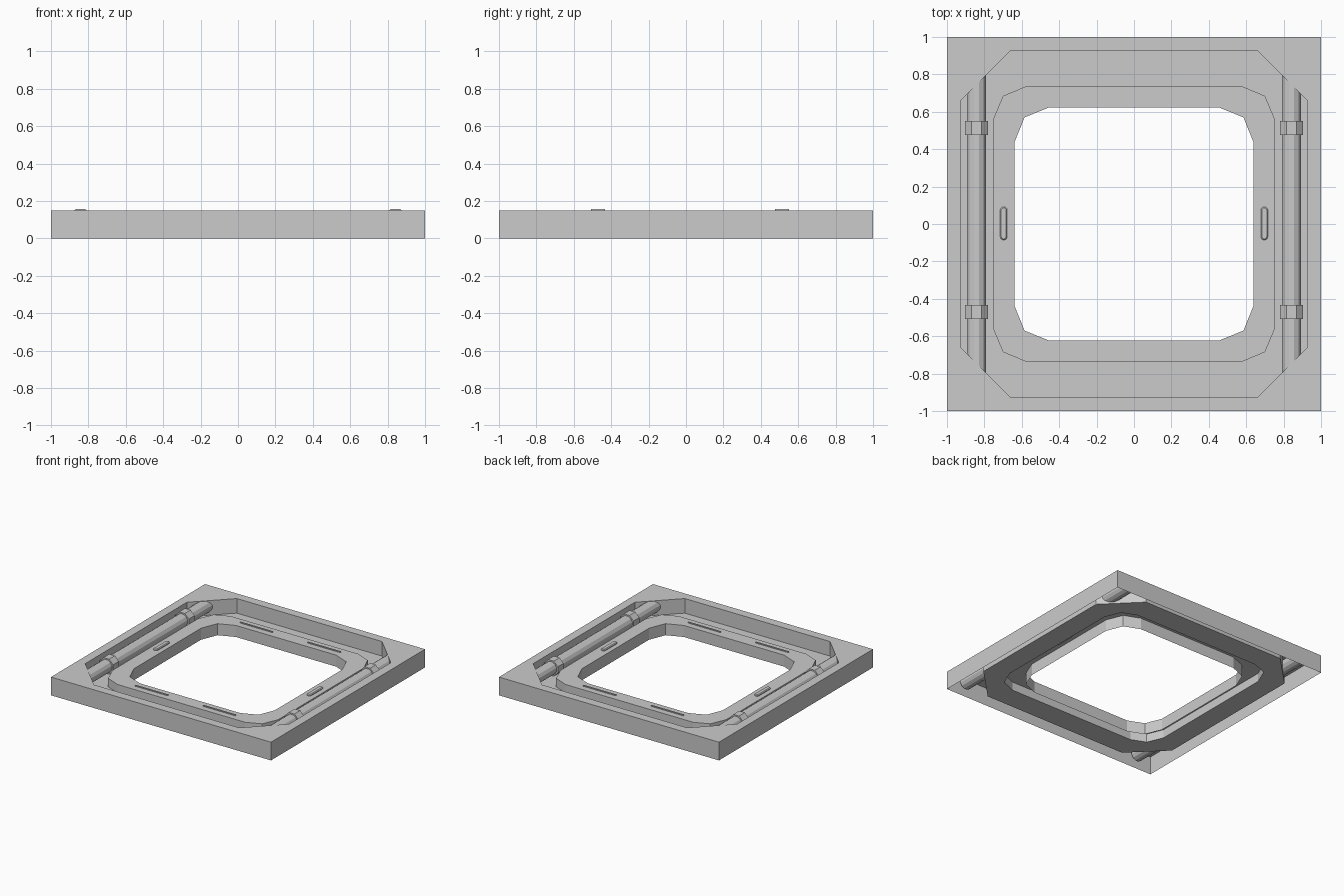
import bpy, bmesh, math
from mathutils import Matrix

if "Cube" in bpy.data.objects:
    bpy.data.objects.remove(bpy.data.objects["Cube"])

TOP, FLOOR, RIM = 0.15, 0.03, 0.10


def finish(bm, name):
    me = bpy.data.meshes.new(name)
    bm.to_mesh(me)
    bm.free()
    ob = bpy.data.objects.new(name, me)
    bpy.context.collection.objects.link(ob)
    return ob


def outline(q):
    # Mirror one quadrant of points into a full counter-clockwise outline
    r = q[::-1]
    return (q + [(-x, y) for x, y in r] + [(-x, -y) for x, y in q]
            + [(x, -y) for x, y in r])


def loop(bm, pts, z):
    return [bm.verts.new((x, y, z)) for x, y in pts]


def wall(bm, a, b):
    n = len(a)
    for i in range(n):
        j = (i + 1) % n
        bm.faces.new((a[i], a[j], b[j], b[i]))


def flat_ring(bm, a, b):
    edges = []
    for l in (a, b):
        for i in range(len(l)):
            pair = (l[i], l[(i + 1) % len(l)])
            edges.append(bm.edges.get(pair) or bm.edges.new(pair))
    bmesh.ops.triangle_fill(bm, use_beauty=True, edges=edges, normal=(0, 0, 1))


# Frame shell: outer wall, top, recessed floor, raised rim, opening (open below)
square = outline([(1.0, 1.0)])
recess = outline([(0.927, 0.66), (0.66, 0.927)])
rim_out = outline([(0.755, 0.555), (0.70, 0.685), (0.58, 0.735)])
opening = outline([(0.64, 0.435), (0.585, 0.57), (0.455, 0.623)])

bm = bmesh.new()
o0, o1 = loop(bm, square, 0), loop(bm, square, TOP)
r1, r0 = loop(bm, recess, TOP), loop(bm, recess, FLOOR)
m0, m1 = loop(bm, rim_out, FLOOR), loop(bm, rim_out, RIM)
h1, h0 = loop(bm, opening, RIM), loop(bm, opening, 0.005)
for a, b in ((o0, o1), (r1, r0), (m0, m1), (h1, h0)):
    wall(bm, a, b)
for a, b in ((o1, r1), (r0, m0), (m1, h1)):
    flat_ring(bm, a, b)
bmesh.ops.recalc_face_normals(bm, faces=bm.faces[:])
if sum(f.normal.z * f.calc_area() for f in bm.faces) < 0:
    bmesh.ops.reverse_faces(bm, faces=bm.faces[:])
finish(bm, "frame_shell")


def rod(name, x, y, z, radius, length, sides):
    # Faceted cylinder along y with a flat side on top
    bm = bmesh.new()
    bmesh.ops.create_cone(bm, cap_ends=True, segments=sides, radius1=radius,
                          radius2=radius, depth=length,
                          matrix=Matrix.Translation((x, y, z))
                          @ Matrix.Rotation(math.pi / 2, 4, 'X')
                          @ Matrix.Rotation(math.pi / sides, 4, 'Z'))
    return finish(bm, name)


def pill(name, x, y, width, length, z0, z1, lip):
    # Rounded bar with a narrower top
    def ring(w, z):
        r, pts = w / 2, []
        s = (length - width) / 2
        for side in (1, -1):
            for i in range(7):
                t = math.pi * i / 6 + (0 if side > 0 else math.pi)
                pts.append((x + r * math.cos(t), y + side * s + r * math.sin(t)))
        return loop(bm, pts, z)
    bm = bmesh.new()
    a, b, c = ring(width, z0), ring(width, z1 - lip), ring(width - 2 * lip, z1)
    wall(bm, a, b)
    wall(bm, b, c)
    bm.faces.new(c)
    return finish(bm, name)


def bar(name, x, y, z, sx, sy, sz):
    bm = bmesh.new()
    bmesh.ops.create_cube(bm, size=1, matrix=Matrix.Translation((x, y, z))
                          @ Matrix.Diagonal((sx, sy, sz, 1)))
    return finish(bm, name)


for s, side in ((-1, "left"), (1, "right")):
    # Side pipe with two clamps
    rod(f"pipe_{side}", s * 0.842, 0, 0.096, 0.053, 1.94, 12)
    rod(f"clamp_front_{side}", s * 0.842, -0.47, 0.096, 0.067, 0.075, 8)
    rod(f"clamp_back_{side}", s * 0.842, 0.513, 0.096, 0.067, 0.075, 8)
    # Small grip on the rim
    pill(f"grip_{side}", s * 0.697, 0.003, 0.038, 0.178, RIM - 0.005, RIM + 0.012, 0.006)
    # Thin ridges on the front and back of the rim
    for t, end in ((-1, "front"), (1, "back")):
        bar(f"ridge_{end}_{side}", s * 0.308, t * 0.68, RIM + 0.002, 0.295, 0.01, 0.012)
